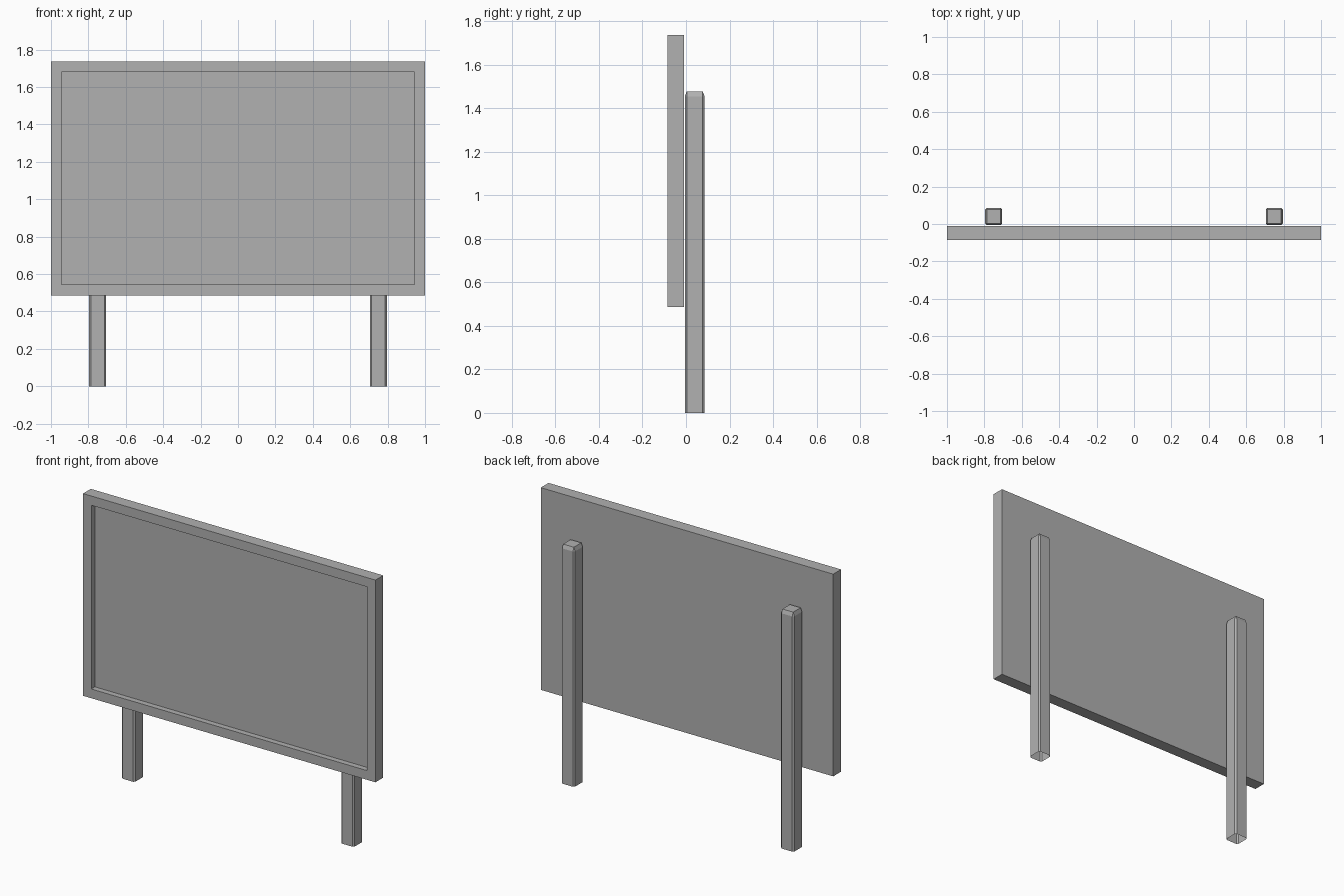
import bpy, bmesh

if "Cube" in bpy.data.objects:
    bpy.data.objects.remove(bpy.data.objects["Cube"])

grey = bpy.data.materials.new("dark_grey")
grey.diffuse_color = (0.44, 0.44, 0.44, 1)
grey.use_nodes = True
grey.node_tree.nodes["Principled BSDF"].inputs["Base Color"].default_value = grey.diffuse_color


def finish(bm, name):
    bmesh.ops.recalc_face_normals(bm, faces=bm.faces)
    mesh = bpy.data.meshes.new(name)
    bm.to_mesh(mesh)
    bm.free()
    mesh.materials.append(grey)
    obj = bpy.data.objects.new(name, mesh)
    bpy.context.collection.objects.link(obj)
    return obj


# Sign board: a slab with a recessed front panel inside a raised border
def sign_board(y0, y1, z0, z1, border, depth):
    bm = bmesh.new()
    bmesh.ops.create_cube(bm, size=1)
    for v in bm.verts:
        v.co.x *= 2
        v.co.y = y0 if v.co.y < 0 else y1
        v.co.z = z0 if v.co.z < 0 else z1
    bm.normal_update()
    front = min(bm.faces, key=lambda f: f.calc_center_median().y)
    bmesh.ops.inset_region(bm, faces=[front], thickness=border, use_even_offset=True)
    panel = bmesh.ops.extrude_face_region(bm, geom=[front])["geom"]
    for v in panel:
        if isinstance(v, bmesh.types.BMVert):
            v.co.y += depth
    if front.is_valid:
        bm.faces.remove(front)
    return finish(bm, "sign_board")


# Post: square tube with chamfered corners and a chamfered cap, open underneath
def post(name, cx, cy, half, inset, height, cap):
    bm = bmesh.new()
    h, i = half, half - inset
    outline = [(i, -h), (h, -i), (h, i), (i, h), (-i, h), (-h, i), (-h, -i), (-i, -h)]
    low, mid = [[bm.verts.new((cx + x, cy + y, z)) for x, y in outline]
                for z in (0, height - cap)]
    top = [bm.verts.new((cx + x, cy + y, height))
           for x, y in ((i, -i), (i, i), (-i, i), (-i, -i))]
    for k in range(8):
        n = (k + 1) % 8
        bm.faces.new((low[k], low[n], mid[n], mid[k]))
    for k in range(4):
        a, b, c = mid[2 * k], mid[2 * k + 1], mid[(2 * k + 2) % 8]
        bm.faces.new((a, b, top[k]))
        bm.faces.new((b, c, top[(k + 1) % 4], top[k]))
    bm.faces.new(top)
    return finish(bm, name)


sign_board(-0.086, -0.01, 0.486, 1.736, 0.057, 0.035)
for side, x in (("left", -0.75), ("right", 0.75)):
    post(side + "_post", x, 0.04, 0.0455, 0.009, 1.477, 0.023)
